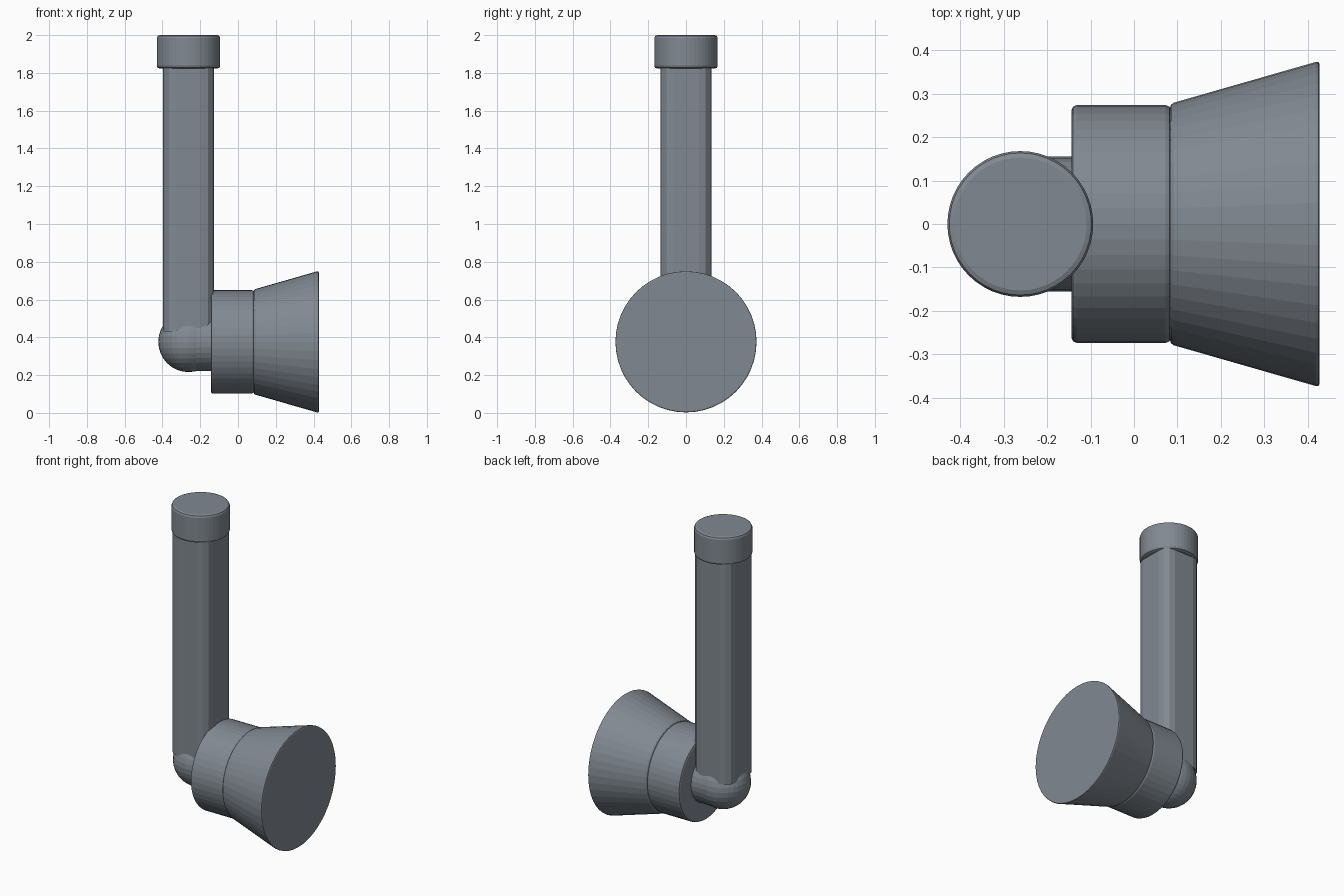
import bpy, bmesh, math
from mathutils import Matrix

if "Cube" in bpy.data.objects:
    bpy.data.objects.remove(bpy.data.objects["Cube"])

grey = bpy.data.materials.new("slate grey")
grey.diffuse_color = (0.22, 0.25, 0.285, 1)
grey.use_nodes = True
grey.node_tree.nodes["Principled BSDF"].inputs["Base Color"].default_value = grey.diffuse_color

PX, CZ = -0.262, 0.376   # pole axis x, lamp axis height


def finish(name, bm, matrix):
    bmesh.ops.transform(bm, matrix=matrix, verts=bm.verts)
    bmesh.ops.recalc_face_normals(bm, faces=bm.faces)
    me = bpy.data.meshes.new(name)
    bm.to_mesh(me)
    bm.free()
    me.materials.append(grey)
    ob = bpy.data.objects.new(name, me)
    bpy.context.collection.objects.link(ob)
    return ob


def round_part(name, r1, r2, length, matrix, bevel=0.0, sides=48):
    """Cylinder or cone frustum along local z starting at 0, with softened rims."""
    bm = bmesh.new()
    bmesh.ops.create_cone(bm, cap_ends=True, segments=sides, radius1=r1,
                          radius2=r2, depth=length,
                          matrix=Matrix.Translation((0, 0, length / 2)))
    if bevel:
        rims = [e for e in bm.edges if abs(e.verts[0].co.z - e.verts[1].co.z) < 1e-5]
        bmesh.ops.bevel(bm, geom=rims, offset=bevel, segments=2,
                        profile=0.5, affect='EDGES')
    return finish(name, bm, matrix)


def along_x(x):
    return Matrix.Translation((x, 0, CZ)) @ Matrix.Rotation(math.pi / 2, 4, 'Y')


# Square pole with rounded vertical corners
bm = bmesh.new()
bmesh.ops.create_cube(bm, size=1, matrix=Matrix.Diagonal((0.27, 0.27, 1.44, 1)))
corners = [e for e in bm.edges if abs(e.verts[0].co.z - e.verts[1].co.z) > 0.5]
bmesh.ops.bevel(bm, geom=corners, offset=0.066, segments=3, profile=0.5, affect='EDGES')
finish("pole", bm, Matrix.Translation((PX, 0, 1.15)))

# Pole cap
round_part("pole_cap", 0.168, 0.168, 0.177, Matrix.Translation((PX, 0, 1.823)), 0.015)

# Ball elbow and short neck
bm = bmesh.new()
bmesh.ops.create_uvsphere(bm, u_segments=32, v_segments=16, radius=0.16)
finish("elbow_ball", bm, Matrix.Translation((PX, 0, CZ)))
round_part("neck", 0.155, 0.155, 0.20, along_x(PX), sides=32)

# Collar and flared head
round_part("collar", 0.274, 0.274, 0.229, along_x(-0.144), 0.012)
round_part("flared_head", 0.277, 0.376, 0.345, along_x(0.083), 0.009)
